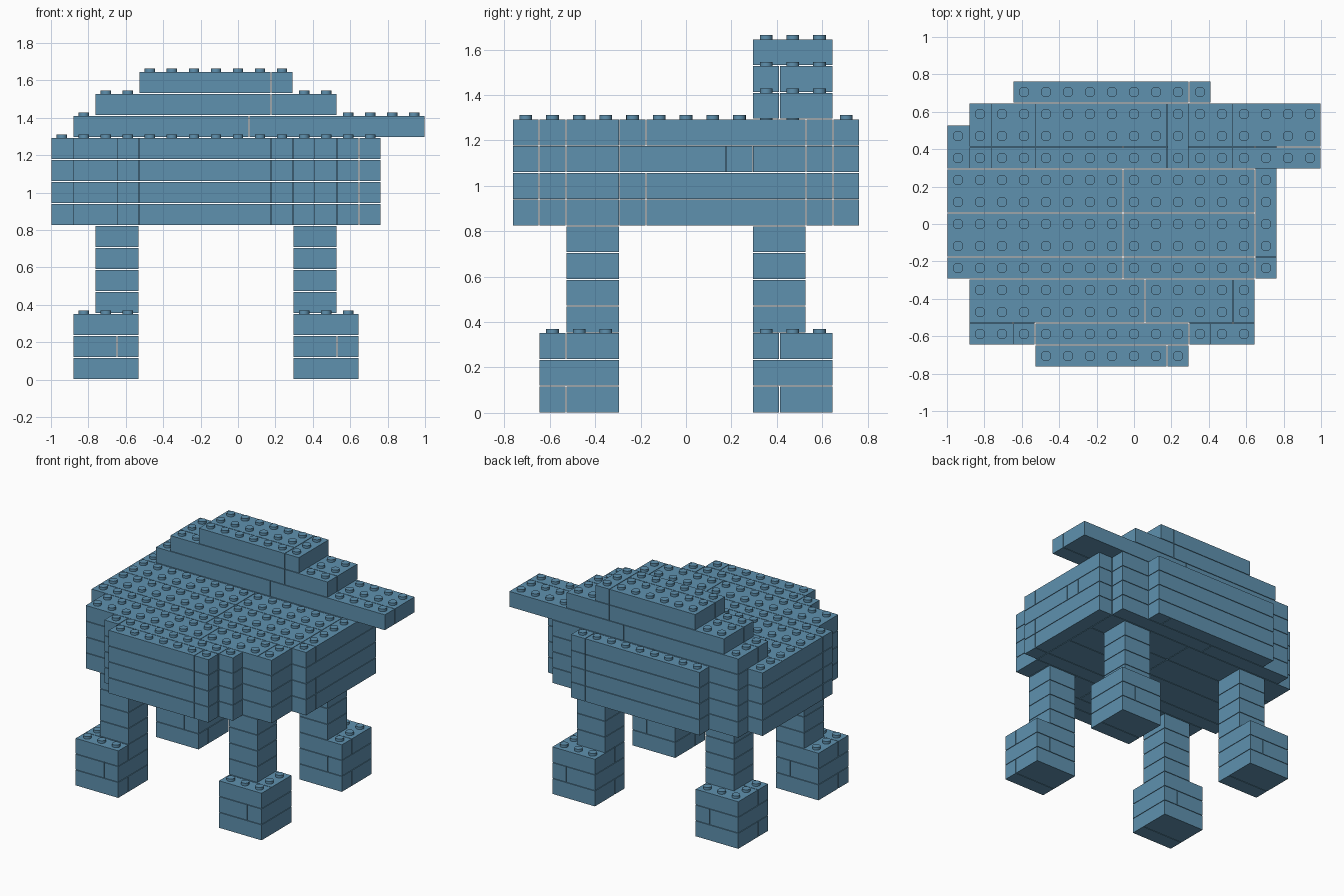
import bpy, bmesh
from math import radians
from mathutils import Matrix, Vector

P = 2 / 17                 # brick unit, same in all three directions
GAP = 0.002                # seam inset on every side
STUD_R, STUD_H = 0.028, 0.018
ORIGIN = Vector((-1, -6.5 * P, 0))

cube = bpy.data.objects.get("Cube")
if cube:
    bpy.data.objects.remove(cube, do_unlink=True)

blue = bpy.data.materials.new("steel blue")
blue.use_nodes = True
colour = (0.114, 0.283, 0.429, 1)
blue.diffuse_color = colour
blue.node_tree.nodes["Principled BSDF"].inputs["Base Color"].default_value = colour

parts = {}                 # part name -> list of bricks


def brick(part, k, xs, ys):
    """Brick on layer k filling grid ranges xs and ys (start, end)."""
    parts.setdefault(part, []).append((k, xs, ys))


def row(part, k, cuts, ys):
    """Row of bricks split at the given x cuts."""
    for a, b in zip(cuts, cuts[1:]):
        brick(part, k, (a, b), ys)


# Feet and legs
for side, x in (("right", 1), ("left", 11)):
    for end, y, leg_y, cut in (("front", 1, 2, 2), ("back", 9, 9, 10)):
        foot, leg = f"{end}_{side}_foot", f"{end}_{side}_leg"
        for k in (0, 2):
            brick(foot, k, (x, x + 3), (y, cut))
            brick(foot, k, (x, x + 3), (cut, y + 3))
        row(foot, 1, (x, x + 2, x + 3), (y, y + 3))
        leg_x = 2 if side == "right" else 11
        for k in range(3, 7):
            brick(leg, k, (leg_x, leg_x + 2), (leg_y, leg_y + 2))

# Body: four layers of an octagonal plan
for k in range(7, 11):
    row("body", k, (4, 10, 11), (0, 1))
    row("body", k, (3, 4, 11, 12), (1, 2))
    row("body", k, (1, 9, 13, 14), (2, 4))
    row("body", k, (1, 7, 14), (11, 12))
    row("body", k, (3, 11, 12), (12, 13))
    y_cuts = (4, 8, 9, 11) if k == 9 else (4, 5, 11)
    for a, b in zip(y_cuts, y_cuts[1:]):
        brick("body", k, (14, 15), (a, b))
    for a, b in ((4, 5), (5, 7), (7, 9), (9, 11)):
        row("body", k, (0, 8, 14), (a, b))

# Stepped shell ridge along the back
for ys in ((9, 10), (10, 12)):
    row("ridge_lower", 11, (1, 9, 17), ys)
    row("ridge_middle", 12, (2, 10, 13), ys)
    brick("ridge_top", 13, (4, 10), ys)
brick("ridge_top", 13, (10, 11), (9, 12))

# Cells in use, so studs go only where nothing sits on top
filled = {(i, j, k) for bricks in parts.values() for k, xs, ys in bricks
          for i in range(*xs) for j in range(*ys)}

for name, bricks in parts.items():
    bm = bmesh.new()
    for k, xs, ys in bricks:
        lo = ORIGIN + Vector((xs[0], ys[0], k)) * P
        hi = ORIGIN + Vector((xs[1], ys[1], k + 1)) * P
        size = hi - lo - Vector((GAP, GAP, GAP)) * 2
        bmesh.ops.create_cube(bm, size=1, matrix=Matrix.LocRotScale((lo + hi) / 2, None, size))
        for i in range(*xs):
            for j in range(*ys):
                if (i, j, k + 1) in filled:
                    continue
                at = ORIGIN + Vector((i + 0.5, j + 0.5, k + 1)) * P
                at.z += STUD_H / 2 - GAP
                bmesh.ops.create_cone(bm, cap_ends=True, segments=16, radius1=STUD_R,
                                      radius2=STUD_R, depth=STUD_H + GAP,
                                      matrix=Matrix.Translation(at))
    mesh = bpy.data.meshes.new(name)
    bm.to_mesh(mesh)
    bm.free()
    mesh.materials.append(blue)
    obj = bpy.data.objects.new(name, mesh)
    bpy.context.collection.objects.link(obj)
    bpy.ops.object.select_all(action="DESELECT")
    obj.select_set(True)
    bpy.context.view_layer.objects.active = obj
    bpy.ops.object.shade_smooth_by_angle(angle=radians(30))
